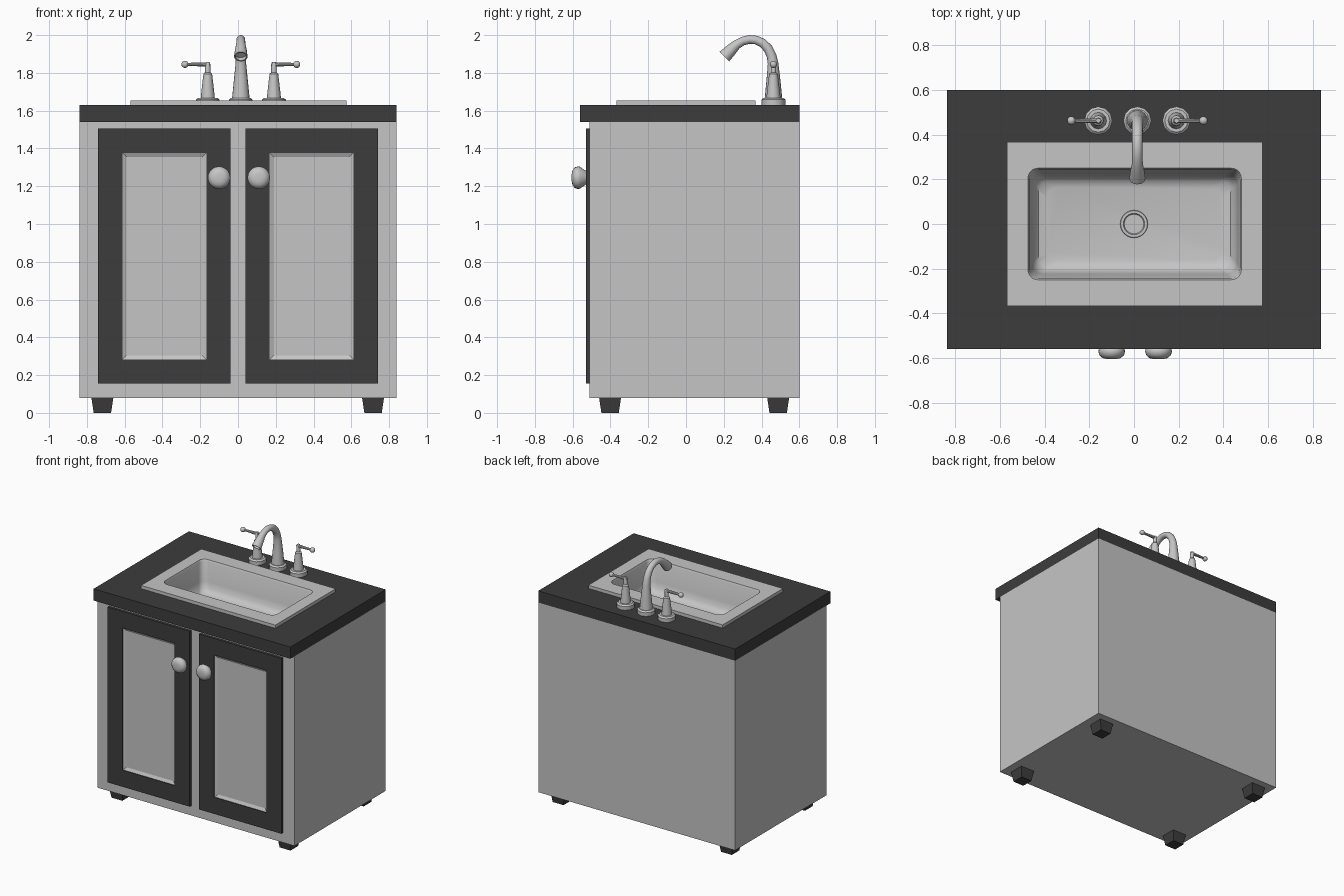
import bpy, bmesh
from math import cos, sin, pi, radians
from mathutils import Vector, Matrix

cube = bpy.data.objects.get("Cube")
if cube:
    bpy.data.objects.remove(cube)


def material(name, value):
    m = bpy.data.materials.new(name)
    m.use_nodes = True
    m.diffuse_color = (value, value, value, 1)
    m.node_tree.nodes["Principled BSDF"].inputs["Base Color"].default_value = m.diffuse_color
    return m


LIGHT = material("light grey", 0.56)
DARK = material("charcoal", 0.046)
FACE_FRONT = Matrix.Rotation(radians(90), 4, 'X')   # local z becomes -y


def skin(name, rings, mat, matrix=Matrix(), caps=(True, True), closed=False, smooth=False):
    """Join successive rings of points into one surface."""
    bm = bmesh.new()
    loops = [[bm.verts.new(matrix @ Vector(p)) for p in ring] for ring in rings]
    pairs = list(zip(loops, loops[1:]))
    if closed:
        pairs.append((loops[-1], loops[0]))
    for a, b in pairs:
        for i in range(len(a)):
            j = (i + 1) % len(a)
            bm.faces.new((a[i], a[j], b[j], b[i]))
    if not closed:
        if caps[0]:
            bm.faces.new(loops[0][::-1])
        if caps[1]:
            bm.faces.new(loops[-1])
    bmesh.ops.remove_doubles(bm, verts=bm.verts, dist=0.0002)
    bmesh.ops.recalc_face_normals(bm, faces=bm.faces)
    mesh = bpy.data.meshes.new(name)
    bm.to_mesh(mesh)
    bm.free()
    if smooth:
        mesh.shade_smooth()
        mesh.set_sharp_from_angle(angle=radians(35))
    mesh.materials.append(mat)
    ob = bpy.data.objects.new(name, mesh)
    bpy.context.collection.objects.link(ob)
    return ob


def rect(hx, hy, z, r=0.0, steps=0):
    """Rectangle ring, with rounded corners when steps is given."""
    pts = []
    for k, (sx, sy) in enumerate(((1, 1), (-1, 1), (-1, -1), (1, -1))):
        for s in range(steps + 1):
            a = (k + (s / steps if steps else 0)) * pi / 2
            pts.append((sx * (hx - r) + r * cos(a), sy * (hy - r) + r * sin(a), z))
    return pts


def lathe(name, profile, mat, matrix, sides=16, caps=(True, True)):
    rings = [[(r * cos(2 * pi * i / sides), r * sin(2 * pi * i / sides), z)
              for i in range(sides)] for r, z in profile]
    return skin(name, rings, mat, matrix, caps, smooth=True)


def at(x, y, z):
    return Matrix.Translation((x, y, z))


# Cabinet body, open under the counter
skin("cabinet", [rect(0.838, 0.555, 0.08), rect(0.838, 0.555, 1.54)], LIGHT,
     at(0, 0.045, 0), caps=(True, False))

# Counter with the sink cut-out
top = [rect(0.838, 0.58, 1.54), rect(0.838, 0.58, 1.63)]
hole = [[(x, y - 0.02, z) for x, y, z in rect(0.52, 0.31, h)] for h in (1.63, 1.54)]
skin("counter", top + hole, DARK, at(0, 0.02, 0), closed=True)

# Sink: flat rim, rounded walls, floor
n = 6
sink = [rect(0.572, 0.367, 1.63, 0, n), rect(0.572, 0.367, 1.655, 0, n),
        rect(0.478, 0.25, 1.655, 0.045, n), rect(0.472, 0.243, 1.64, 0.045, n),
        rect(0.46, 0.225, 1.5, 0.05, n), rect(0.45, 0.213, 1.455, 0.05, n),
        rect(0.43, 0.195, 1.43, 0.05, n), rect(0.39, 0.165, 1.42, 0.05, n)]
skin("sink", sink, LIGHT, at(0.003, 0, 0), caps=(False, True), smooth=True)
lathe("drain", [(0.062, 1.42), (0.06, 1.428), (0.048, 1.428), (0.044, 1.422)],
      LIGHT, at(0, 0, 0), 24, (False, True))

# Feet: tapered blocks
for y, row in ((-0.402, "front"), (0.488, "back")):
    for x, side in ((0.715, "left"), (-0.718, "right")):
        skin(f"{row}_{side}_foot", [rect(0.046, 0.046, 0), rect(0.058, 0.058, 0.08)],
             DARK, at(x, y, 0))

# Doors: frame, recessed panel, knob
for s, side in ((1, "left"), (-1, "right")):
    place = at(s * 0.39, -0.51, 0.83) @ FACE_FRONT
    skin(f"{side}_door_frame",
         [rect(0.35, 0.675, 0), rect(0.35, 0.675, 0.02),
          rect(0.222, 0.547, 0.02), rect(0.222, 0.547, 0)], DARK, place, closed=True)
    skin(f"{side}_door_panel",
         [rect(0.222, 0.547, 0.014), rect(0.2, 0.525, 0.003)], LIGHT, place, caps=(False, True))
    lathe(f"{side}_knob",
          [(0.034, 0.015), (0.04, 0.026), (0.058, 0.052), (0.06, 0.062),
           (0.055, 0.078), (0.04, 0.091), (0.02, 0.095)],
          LIGHT, at(0.005 + s * 0.105, -0.51, 1.245) @ FACE_FRONT, 20)

# Spout: flange and a tapering bent tube
FX, FY = 0.015, 0.463
FLANGE = [(0.063, 1.63), (0.063, 1.658), (0.052, 1.668)]
lathe("spout_flange", FLANGE, LIGHT, at(FX, FY, 0), 12)
path = [(0.463, 1.66, 0.047), (0.463, 1.76, 0.037), (0.461, 1.85, 0.028),
        (0.453, 1.89, 0.026), (0.435, 1.928, 0.025), (0.405, 1.959, 0.024),
        (0.37, 1.974, 0.023), (0.335, 1.977, 0.023), (0.3, 1.968, 0.023),
        (0.268, 1.95, 0.025), (0.24, 1.923, 0.031), (0.203, 1.886, 0.036)]
rings = []
for i, (y, z, r) in enumerate(path):
    a, b = path[max(i - 1, 0)], path[min(i + 1, len(path) - 1)]
    t = Vector((0, b[0] - a[0], b[1] - a[1])).normalized()
    across = Vector((0, t.z, -t.y))
    rings.append([Vector((FX, y, z)) + r * (cos(q) * Vector((1, 0, 0)) + sin(q) * across)
                  for q in (2 * pi * k / 16 for k in range(16))])
# hollow mouth
centre = Vector((FX, path[-1][0], path[-1][1]))
rings.append([centre + (p - centre) * 0.8 for p in rings[-1]])
rings.append([p + Vector((0, 0.015, 0.015)) for p in rings[-1]])
skin("spout", rings, LIGHT, smooth=True)

# Handles: flange, cone, stem, lever and ball
for s, side in ((1, "left"), (-1, "right")):
    base = at(FX + s * 0.175, FY, 0)
    lathe(f"{side}_handle_flange", FLANGE, LIGHT, base, 12)
    lathe(f"{side}_handle_cone",
          [(0.038, 1.66), (0.034, 1.7), (0.023, 1.795), (0.014, 1.803),
           (0.014, 1.845), (0.01, 1.857)], LIGHT, base, 12)
    lever = base @ at(0, 0, 1.845) @ Matrix.Rotation(s * pi / 2, 4, 'Y')
    lathe(f"{side}_lever", [(0.011, -0.012), (0.011, 0.02), (0.008, 0.11)], LIGHT, lever, 10)
    ball = [(0.019 * sin(pi * k / 8), 0.121 - 0.019 * cos(pi * k / 8)) for k in range(1, 8)]
    lathe(f"{side}_lever_ball", ball, LIGHT, lever, 12)
